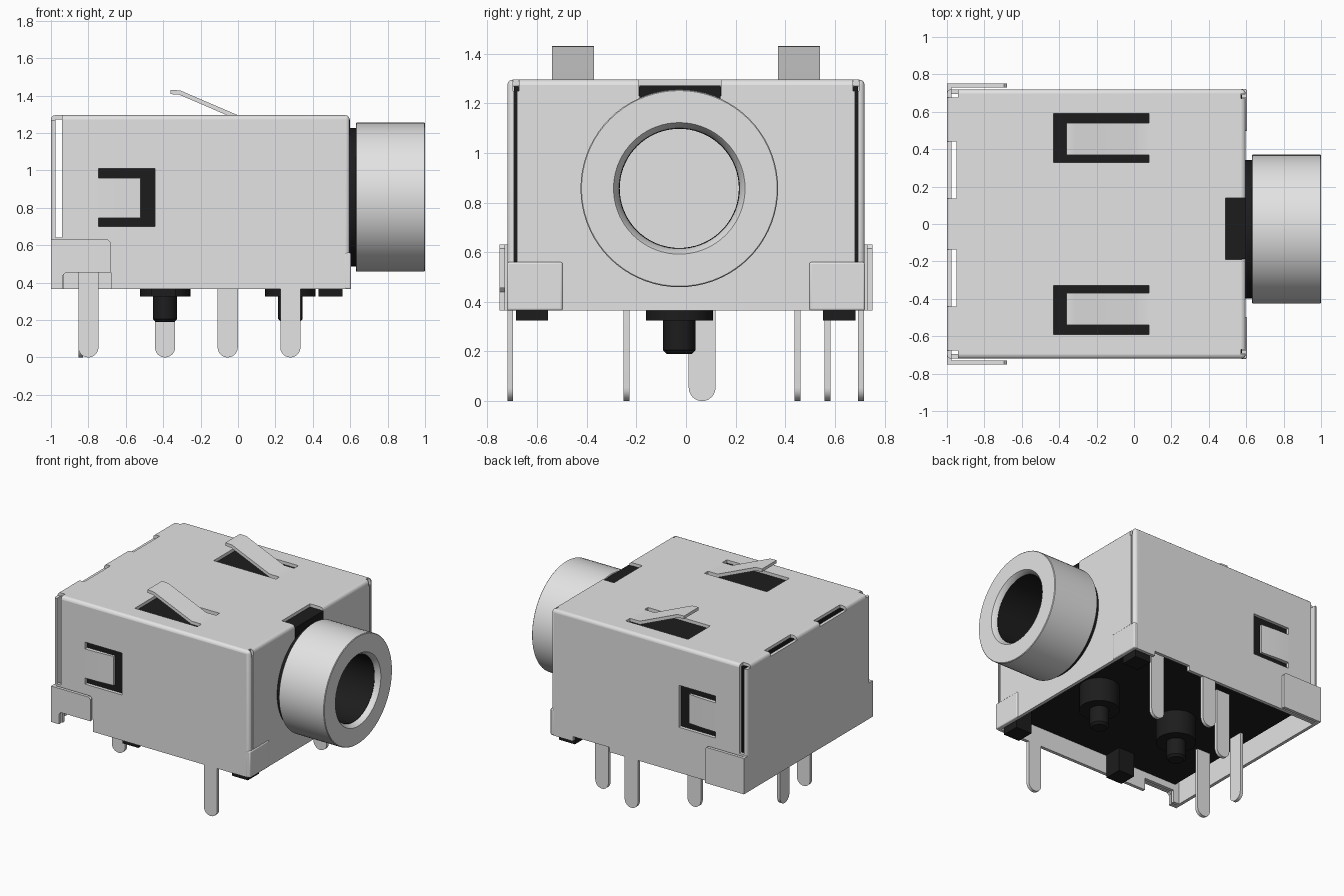
import bpy, bmesh, math
from mathutils import Vector

if "Cube" in bpy.data.objects:
    bpy.data.objects.remove(bpy.data.objects["Cube"])


def material(name, v):
    m = bpy.data.materials.new(name)
    m.diffuse_color = (v, v, v, 1)
    m.use_nodes = True
    m.node_tree.nodes["Principled BSDF"].inputs["Base Color"].default_value = m.diffuse_color
    return m


METAL = material("nickel grey", 0.77)
BLACK = material("black plastic", 0.012)
CY, CZ = -0.027, 0.857          # axis of the socket


def finish(bm, name, mat):
    bmesh.ops.recalc_face_normals(bm, faces=bm.faces)
    me = bpy.data.meshes.new(name)
    bm.to_mesh(me)
    bm.free()
    ob = bpy.data.objects.new(name, me)
    bpy.context.collection.objects.link(ob)
    me.materials.append(mat)
    bpy.ops.object.select_all(action='DESELECT')
    ob.select_set(True)
    bpy.context.view_layer.objects.active = ob
    bpy.ops.object.shade_smooth_by_angle(angle=math.radians(35))
    return ob


def add_box(bm, x, y, z):
    vs = bmesh.ops.create_cube(bm, size=1)['verts']
    for v in vs:
        v.co = Vector([(a[0] + a[1]) / 2 + c * (a[1] - a[0])
                       for a, c in zip((x, y, z), v.co)])


def box(name, mat, x, y, z, bevel=0, keep=lambda e: True):
    bm = bmesh.new()
    add_box(bm, x, y, z)
    if bevel:
        edges = [e for e in bm.edges if keep(e)]
        bmesh.ops.bevel(bm, geom=edges, offset=bevel, segments=3, profile=0.5, affect='EDGES')
    ob = finish(bm, name, mat)
    flatten(ob)
    return ob


def flatten(ob):
    """Flat shading on axis-aligned faces, smooth on rounded ones."""
    for p in ob.data.polygons:
        p.use_smooth = max(abs(c) for c in p.normal) < 0.999


def revolve(name, mat, profile, place, n=72):
    """Closed profile of (along, radius) turned round an axis; place maps to xyz."""
    bm = bmesh.new()
    rings = []
    for i in range(n):
        a = 2 * math.pi * i / n
        rings.append([bm.verts.new(place(h, r * math.cos(a), r * math.sin(a))) for h, r in profile])
    k = len(profile)
    for i in range(n):
        p, q = rings[i], rings[(i + 1) % n]
        for j in range(k):
            bm.faces.new((p[j], q[j], q[(j + 1) % k], p[(j + 1) % k]))
    bmesh.ops.remove_doubles(bm, verts=bm.verts, dist=1e-5)
    return finish(bm, name, mat)


def prism(name, mat, pts, place, lo, hi):
    """Extrude a 2D outline between lo and hi."""
    bm = bmesh.new()
    a = [bm.verts.new(place(u, v, lo)) for u, v in pts]
    b = [bm.verts.new(place(u, v, hi)) for u, v in pts]
    bm.faces.new(a)
    bm.faces.new(b[::-1])
    for i in range(len(pts)):
        j = (i + 1) % len(pts)
        bm.faces.new((a[i], a[j], b[j], b[i]))
    return finish(bm, name, mat)


def cut(ob, cutter):
    m = ob.modifiers.new("cut", 'BOOLEAN')
    m.operation = 'DIFFERENCE'
    m.solver = 'EXACT'
    m.object = cutter
    bpy.context.view_layer.objects.active = ob
    bpy.ops.object.modifier_apply(modifier=m.name)
    bpy.data.objects.remove(cutter)


def along_x(h, u, v):
    return (h, CY + u, CZ + v)


def bore(radius, x0, x1):
    bm = bmesh.new()
    bmesh.ops.create_cone(bm, cap_ends=True, segments=72, radius1=radius, radius2=radius, depth=x1 - x0)
    for v in bm.verts:
        v.co = along_x((x0 + x1) / 2 + v.co.z, v.co.x, v.co.y)
    return finish(bm, "bore_cutter", BLACK)


# sheet metal shell, hollow and open below
shell = box("shell", METAL, (-1, 0.597), (-0.72, 0.72), (0.365, 1.295), 0.022,
            lambda e: sum(v.co.z for v in e.verts) / 2 > 0.5)
cut(shell, box("hollow", METAL, (-0.977, 0.573), (-0.696, 0.696), (0.2, 1.272)))
cut(shell, bore(0.32, 0.5, 0.7))

# openings in the shell
bm, rim = bmesh.new(), bmesh.new()
for s in (-1, 1):
    def side(a, b):
        return tuple(sorted((s * a, s * b)))
    add_box(bm, (-0.43, 0.08), side(0.33, 0.59), (1.2, 1.4))         # top clip windows
    add_box(bm, (-0.745, -0.445), side(0.65, 0.8), (0.70, 1.01))     # side clip windows
    add_box(bm, (-0.976, -0.94), side(0.675, 0.8), (0.64, 1.4))      # rear corner gaps
    add_box(bm, (0.55, 0.7), side(0.680, 0.692), (0.56, 1.26))       # front corner slits
    add_box(rim, (-1.1, -0.948), side(0.135, 0.44), (1.265, 1.4))    # top rear slots
    add_box(rim, (-1.1, -0.955), side(0.675, 0.8), (1.27, 1.4))      # rear corner nicks
    add_box(rim, (0.572, 0.7), side(0.672, 0.697), (1.25, 1.4))      # front corner nicks
add_box(bm, (0.49, 0.7), (-0.19, 0.14), (1.23, 1.4))                 # notch over the socket
add_box(bm, (-0.93, -0.68), (-0.8, -0.65), (0.3, 0.455))             # rear foot notch
add_box(bm, (0.12, 0.42), (0.65, 0.8), (0.3, 0.40))                  # side notch
cut(shell, finish(bm, "openings", METAL))
cut(shell, finish(rim, "rim_openings", METAL))
flatten(shell)

# clips, front tabs and rear wraps
T = 0.024
for s, label in ((-1, "front"), (1, "back")):
    prism(label + "_top_clip", METAL,
          [(0.09, 1.295), (0.0, 1.295), (-0.31, 1.428), (-0.362, 1.43), (-0.362, 1.408),
           (-0.315, 1.405), (-0.005, 1.272), (0.09, 1.272)],
          lambda u, v, w: (u, w, v), *sorted((s * 0.37, s * 0.54)))
    prism(label + "_side_clip", METAL,
          [(-0.75, 0.72), (-0.65, 0.718), (-0.52, 0.708), (-0.52, 0.692), (-0.75, 0.694)],
          lambda u, v, w: (u, s * v, w), 0.745, 0.96)
    box(label + "_corner_tab", METAL, (0.57, 0.604), sorted((s * 0.497, s * 0.721)),
        (0.365, 0.56), 0.008)
    prism(label + "_rear_wrap", METAL,
          [(-1, 0.365), (-1, 0.63), (-0.695, 0.63), (-0.68, 0.615)] +
          ([(-0.68, 0.365)] if s > 0 else [(-0.68, 0.455), (-0.92, 0.455), (-0.935, 0.44), (-0.935, 0.365)]),
          lambda u, v, w: (u, w, v), *sorted((s * 0.73, s * 0.752)))
    box(label + "_wrap_bend", METAL, (-1, -0.977), sorted((s * 0.69, s * 0.745)), (0.365, 0.63))

# plastic core with socket bore
core = box("plastic_core", BLACK, (-0.94, 0.578), (-0.692, 0.692), (0.5, 1.268))
cut(core, bore(0.24, -1.1, 0.8))
flatten(core)
revolve("socket_sleeve", BLACK,
        [(0.5, 0.24), (0.965, 0.24), (0.965, 0.245), (0.645, 0.25), (0.645, 0.37), (0.5, 0.37)], along_x)
box("notch_fill", BLACK, (0.48, 0.6), (-0.188, 0.138), (1.17, 1.272))

# metal socket barrel
revolve("barrel", METAL,
        [(0.63, 0.245), (0.965, 0.243), (1.0, 0.265), (1.0, 0.394), (0.996, 0.398),
         (0.634, 0.398), (0.63, 0.394)], along_x)

# locating pegs and standoff feet underneath
for x, label in ((-0.39, "rear"), (0.28, "fore")):
    revolve(label + "_peg", BLACK,
            [(0.52, 0), (0.52, 0.135), (0.325, 0.135), (0.325, 0.065), (0.205, 0.065), (0.19, 0.05), (0.19, 0)],
            lambda h, u, v: (x + u, CY + v, h), 40)
for i, (x, y) in enumerate(((0.495, -0.62), (0.495, 0.617), (-0.4, -0.62))):
    box("foot_%d" % (i + 1), BLACK, (x - 0.065, x + 0.065), (y - 0.065, y + 0.065), (0.325, 0.52))

# solder pins with rounded tips
W = 0.054
TIP = [(W * math.cos(math.pi * (1 + i / 12)), W + W * math.sin(math.pi * (1 + i / 12))) for i in range(13)]
PINS = [(0.28, -0.708, 0.42), (0.28, 0.57, 0.52), (-0.055, 0.705, 0.42),
        (-0.39, 0.45, 0.52), (-0.8, -0.24, 0.52)]
for i, (x, y, top) in enumerate(PINS):
    prism("pin_%d" % (i + 1), METAL, TIP + [(W, top), (-W, top)],
          lambda u, v, w: (x + u, y + w, v), -T / 2, T / 2)
prism("pin_6", METAL, TIP + [(W, 0.52), (-W, 0.52)],
      lambda u, v, w: (-0.84 + w, 0.065 + u, v), -T / 2, T / 2)
